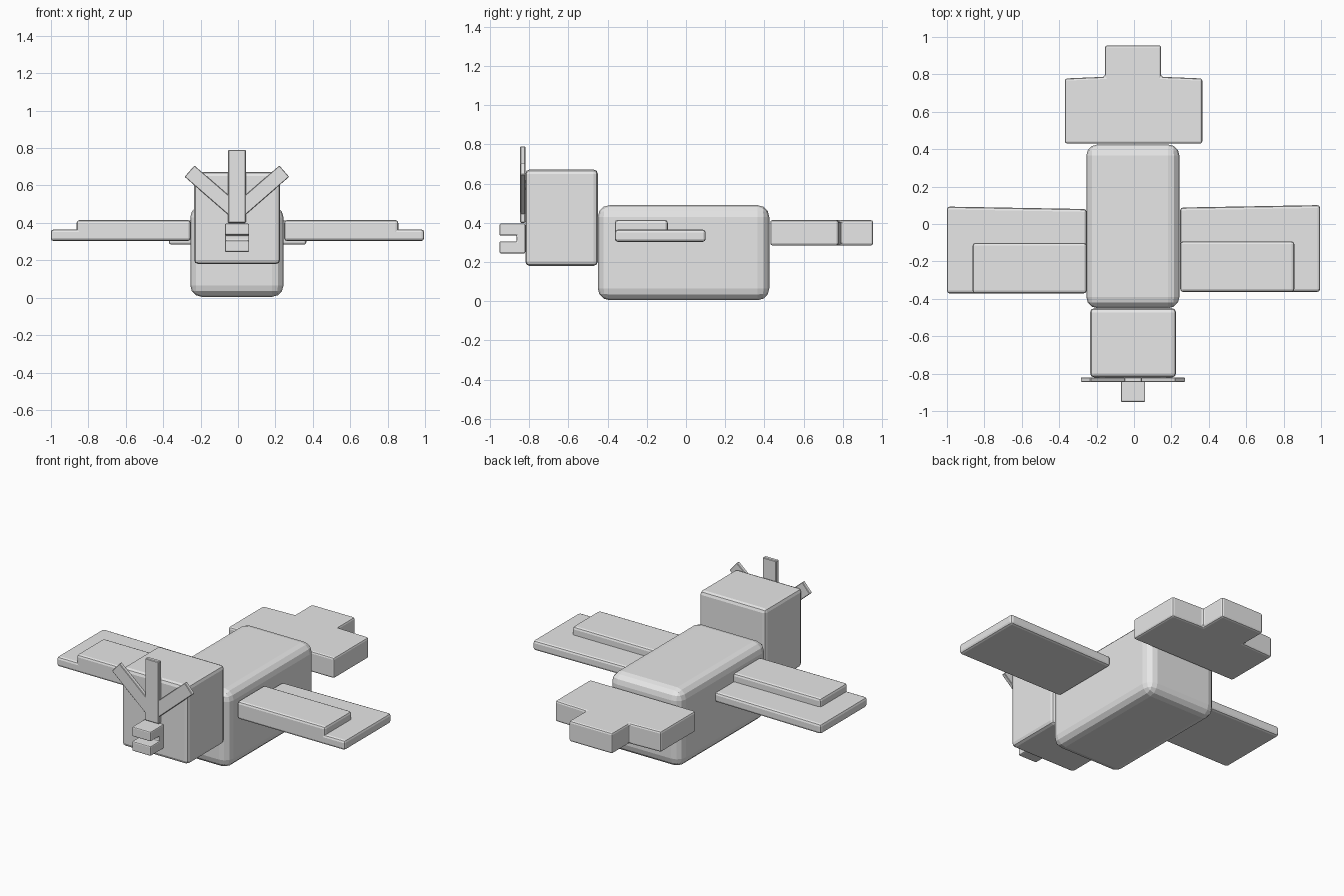
import bpy, bmesh, math
from mathutils import Matrix, Vector

if "Cube" in bpy.data.objects:
    bpy.data.objects.remove(bpy.data.objects["Cube"], do_unlink=True)

grey = bpy.data.materials.new("plain grey")
grey.use_nodes = True
grey.diffuse_color = (0.8, 0.8, 0.8, 1)
grey.node_tree.nodes["Principled BSDF"].inputs["Base Color"].default_value = (0.8, 0.8, 0.8, 1)


def finish(name, bm, bevel, segments):
    """Turn a bmesh into an object with rounded edges."""
    bmesh.ops.recalc_face_normals(bm, faces=bm.faces)
    mesh = bpy.data.meshes.new(name)
    bm.to_mesh(mesh)
    bm.free()
    mesh.materials.append(grey)
    ob = bpy.data.objects.new(name, mesh)
    bpy.context.collection.objects.link(ob)
    mod = ob.modifiers.new("rounded edges", "BEVEL")
    mod.width, mod.segments = bevel, segments
    mod.limit_method = "ANGLE"
    return ob


def box(name, low, high, bevel, segments=2):
    low, high = Vector(low), Vector(high)
    bm = bmesh.new()
    bmesh.ops.create_cube(bm, size=1)
    bmesh.ops.scale(bm, vec=high - low, verts=bm.verts)
    bmesh.ops.translate(bm, vec=(low + high) / 2, verts=bm.verts)
    return finish(name, bm, bevel, segments)


def extrude(bm, faces, offset):
    new = bmesh.ops.extrude_face_region(bm, geom=faces)["geom"]
    verts = [g for g in new if isinstance(g, bmesh.types.BMVert)]
    bmesh.ops.translate(bm, vec=offset, verts=verts)
    return [g for g in new if isinstance(g, bmesh.types.BMFace)]


def prism(name, points, offset, bevel):
    bm = bmesh.new()
    face = bm.faces.new([bm.verts.new(p) for p in points])
    extrude(bm, [face], offset)
    return finish(name, bm, bevel, 2)


def wing(name, side):
    """Thin slab with a raised block along the front of the root."""
    bm = bmesh.new()
    shift = 0.005 if side > 0 else -0.003
    columns = [(0.25, 0.083), (0.86, 0.093), (0.998, 0.096)]
    grid = [[bm.verts.new((side * x - 0.003, y + shift, 0.303))
             for y in (-0.368, -0.098, back)] for x, back in columns]
    cells = [bm.faces.new((grid[i][j], grid[i + 1][j], grid[i + 1][j + 1], grid[i][j + 1]))
             for i in range(2) for j in range(2)]
    tops = extrude(bm, cells, (0, 0, 0.062))
    root = min(tops, key=lambda f: abs(f.calc_center_median().x) + f.calc_center_median().y)
    extrude(bm, [root], (0, 0, 0.05))
    bmesh.ops.dissolve_limit(bm, angle_limit=math.radians(1), verts=bm.verts, edges=bm.edges)
    return finish(name, bm, 0.015, 2)


# Body and head
box("body", (-0.255, -0.45, 0.005), (0.243, 0.425, 0.49), 0.06, 3)
box("head", (-0.235, -0.82, 0.18), (0.225, -0.45, 0.672), 0.022)

# Wings
wing("left_wing", 1)
wing("right_wing", -1)

# Stepped tail
tail = [(-0.37, 0.43), (0.365, 0.43), (0.365, 0.778), (0.145, 0.787),
        (0.145, 0.955), (-0.155, 0.955), (-0.155, 0.787), (-0.37, 0.778)]
prism("tail", [(x, y, 0.284) for x, y in tail], (0, 0, 0.13), 0.012)

# Open beak
beak = [(-0.82, 0.244), (-0.952, 0.244), (-0.952, 0.305), (-0.864, 0.305),
        (-0.864, 0.335), (-0.952, 0.335), (-0.952, 0.396), (-0.82, 0.396)]
prism("beak", [(-0.07, y, z) for y, z in beak], (0.13, 0, 0), 0.007)

# Three crest feathers in front of the face
box("middle_crest_feather", (-0.053, -0.846, 0.40), (0.042, -0.82, 0.79), 0.004, 1)
for name, side in (("left", 1), ("right", -1)):
    feather = box(name + "_crest_feather", (-0.17, -0.012, -0.04), (0.17, 0.012, 0.04), 0.003, 1)
    feather.matrix_world = (Matrix.Translation((side * 0.125 - 0.006, -0.832, 0.565))
                            @ Matrix.Rotation(-side * math.radians(41), 4, "Y"))
